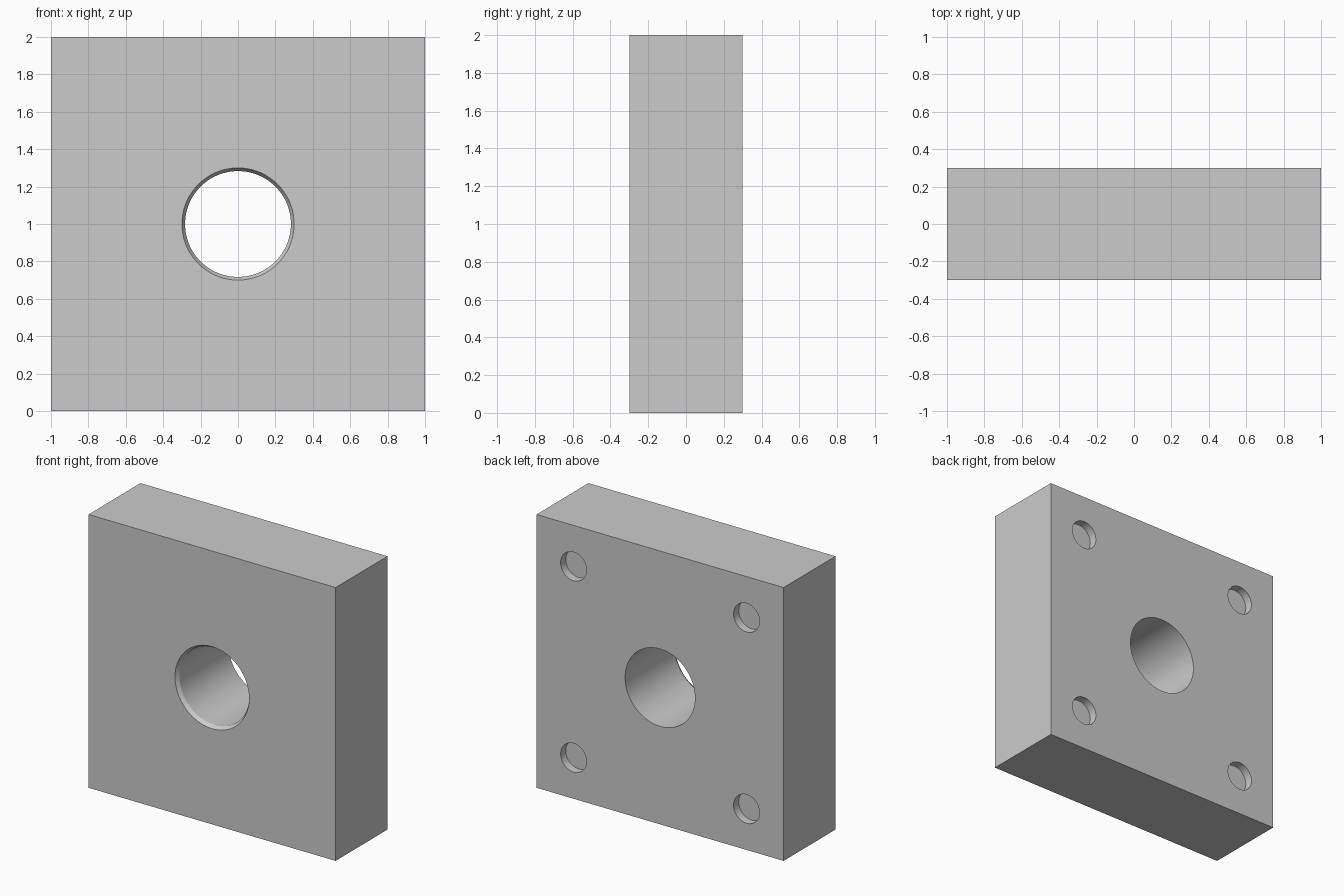
import bpy, bmesh
from math import sin, cos, tau, radians

if "Cube" in bpy.data.objects:
    bpy.data.objects.remove(bpy.data.objects["Cube"])

SEGS = 96


def turned_cutter(name, profile, x, z):
    """Closed solid turned about an axis along y; profile is (radius, y) pairs."""
    bm = bmesh.new()
    rings = [[bm.verts.new((x + r * cos(tau * i / SEGS), y, z + r * sin(tau * i / SEGS)))
              for i in range(SEGS)] for r, y in profile]
    for a, b in zip(rings, rings[1:]):
        for i in range(SEGS):
            j = (i + 1) % SEGS
            bm.faces.new((a[i], a[j], b[j], b[i]))
    bm.faces.new(rings[0])
    bm.faces.new(rings[-1])
    bmesh.ops.recalc_face_normals(bm, faces=bm.faces)
    mesh = bpy.data.meshes.new(name)
    bm.to_mesh(mesh)
    bm.free()
    obj = bpy.data.objects.new(name, mesh)
    bpy.context.collection.objects.link(obj)
    obj.hide_render = True
    return obj


# Square block
bpy.ops.mesh.primitive_cube_add(size=1, location=(0, 0, 1))
block = bpy.context.object
block.name = "mounting_block"
block.scale = (2, 0.6, 2)
bpy.ops.object.transform_apply(location=True, rotation=False, scale=True)

# Through bore with a small chamfer at the front
cutters = [turned_cutter("bore_cutter",
                         [(0.3, -0.4), (0.3, -0.3), (0.283, -0.273), (0.283, 0.4)], 0, 1)]

# Four shallow blind holes in the back
for x in (-0.7, 0.7):
    for z in (0.3, 1.7):
        cutters.append(turned_cutter("blind_hole_cutter", [(0.105, 0.24), (0.105, 0.4)], x, z))

# Cut the holes, then drop the cutters
for cutter in cutters:
    mod = block.modifiers.new("cut", 'BOOLEAN')
    mod.operation = 'DIFFERENCE'
    mod.solver = 'EXACT'
    mod.object = cutter
    bpy.ops.object.modifier_apply(modifier=mod.name)
for cutter in cutters:
    bpy.data.objects.remove(cutter)

bpy.ops.object.shade_smooth_by_angle(angle=radians(25))
